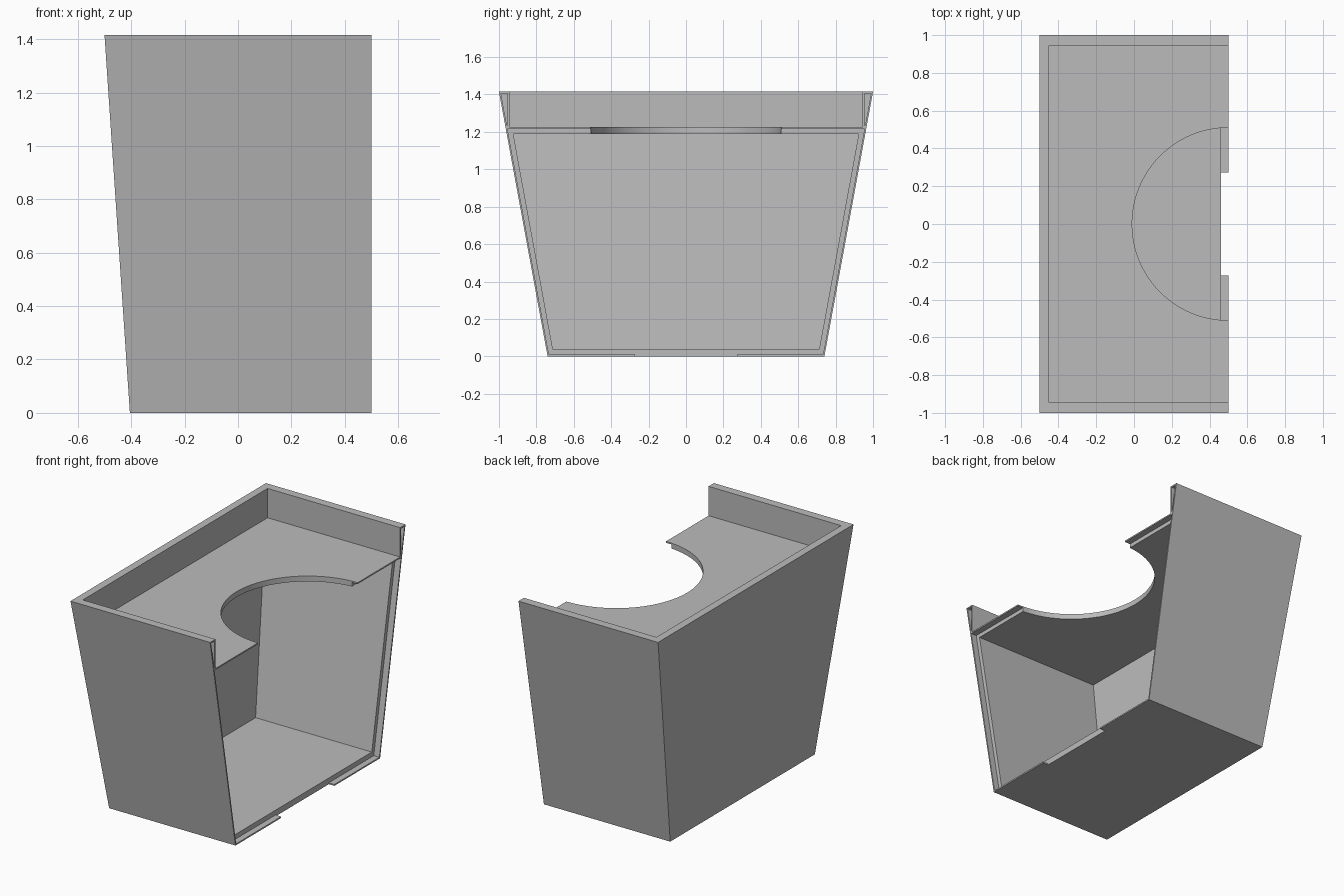
import bpy
import bmesh
import math

cube = bpy.data.objects.get("Cube")
if cube:
    bpy.data.objects.remove(cube, do_unlink=True)

HEIGHT = 1.415
CUT = 0.5        # open side
LIP = 0.04       # depth of the stepped joint
SKIN = 0.009     # thickness of the joint lip
WALL = 0.035
DECK = 1.225     # top of the deck
BEYOND = 0.7     # cutters run past the open side

grey = bpy.data.materials.new("plain_grey")
grey.use_nodes = True
colour = (0.5, 0.5, 0.5, 1)
grey.diffuse_color = colour
grey.node_tree.nodes["Principled BSDF"].inputs["Base Color"].default_value = colour


def half_width(z):
    return 0.74 + 0.26 * z / HEIGHT


def back_edge(z):
    return -0.405 - 0.095 * z / HEIGHT


def hull(name, points):
    """Convex solid around a few corner points."""
    bm = bmesh.new()
    for p in points:
        bm.verts.new(p)
    bmesh.ops.convex_hull(bm, input=bm.verts[:])
    bmesh.ops.dissolve_limit(bm, angle_limit=0.001, verts=bm.verts[:], edges=bm.edges[:])
    bmesh.ops.recalc_face_normals(bm, faces=bm.faces[:])
    mesh = bpy.data.meshes.new(name)
    bm.to_mesh(mesh)
    bm.free()
    obj = bpy.data.objects.new(name, mesh)
    bpy.context.collection.objects.link(obj)
    return obj


def tapered(name, low, high, inset, x_end, x_start=None):
    """Block following the sloping walls, set in by a distance."""
    return hull(name, [(x, s * (half_width(z) - inset), z)
                       for z in (low, high) for s in (-1, 1)
                       for x in (back_edge(z) + inset if x_start is None else x_start, x_end)])


def box(name, xs, ys, zs):
    return hull(name, [(x, y, z) for x in xs for y in ys for z in zs])


def carve(target, cutter):
    cutter.hide_render = True
    mod = target.modifiers.new("carve", "BOOLEAN")
    mod.operation = "DIFFERENCE"
    mod.solver = "EXACT"
    mod.object = cutter
    bpy.context.view_layer.objects.active = target
    bpy.ops.object.modifier_apply(modifier=mod.name)
    bpy.data.objects.remove(cutter, do_unlink=True)


# Outer tapered body
body = tapered("half_planter_box", 0, HEIGHT, 0, CUT)

# Inner cavity and the shallow tray above the deck
carve(body, tapered("cavity", 0.04, 1.19, WALL, BEYOND))
carve(body, box("tray", (-0.45, BEYOND), (-0.945, 0.945), (DECK, 2)))

# Round opening in the deck
bpy.ops.mesh.primitive_cylinder_add(vertices=96, radius=0.51, depth=0.3,
                                    location=(CUT, 0, DECK))
carve(body, bpy.context.object)

# Stepped joint along the open side: walls, floor and deck
step = CUT - LIP
carve(body, tapered("joint_step", SKIN, DECK - SKIN, SKIN, BEYOND, step))

# Stepped joint inside both rim ends
for side in (-1, 1):
    inner = 0.945 + SKIN
    low, high = DECK + SKIN, HEIGHT - SKIN
    section = [(inner, low), (half_width(low) - SKIN, low),
               (half_width(high) - SKIN, high), (inner, high)]
    carve(body, hull("rim_step", [(x, side * y, z) for x in (step, BEYOND)
                                  for y, z in section]))

# Notch in the floor lip
carve(body, box("floor_notch", (step, BEYOND), (-0.272, 0.272), (-0.1, 0.1)))

body.data.materials.clear()
body.data.materials.append(grey)
for poly in body.data.polygons:
    poly.material_index = 0

bpy.ops.object.select_all(action="DESELECT")
body.select_set(True)
bpy.context.view_layer.objects.active = body
bpy.ops.object.shade_smooth_by_angle(angle=math.radians(20))
